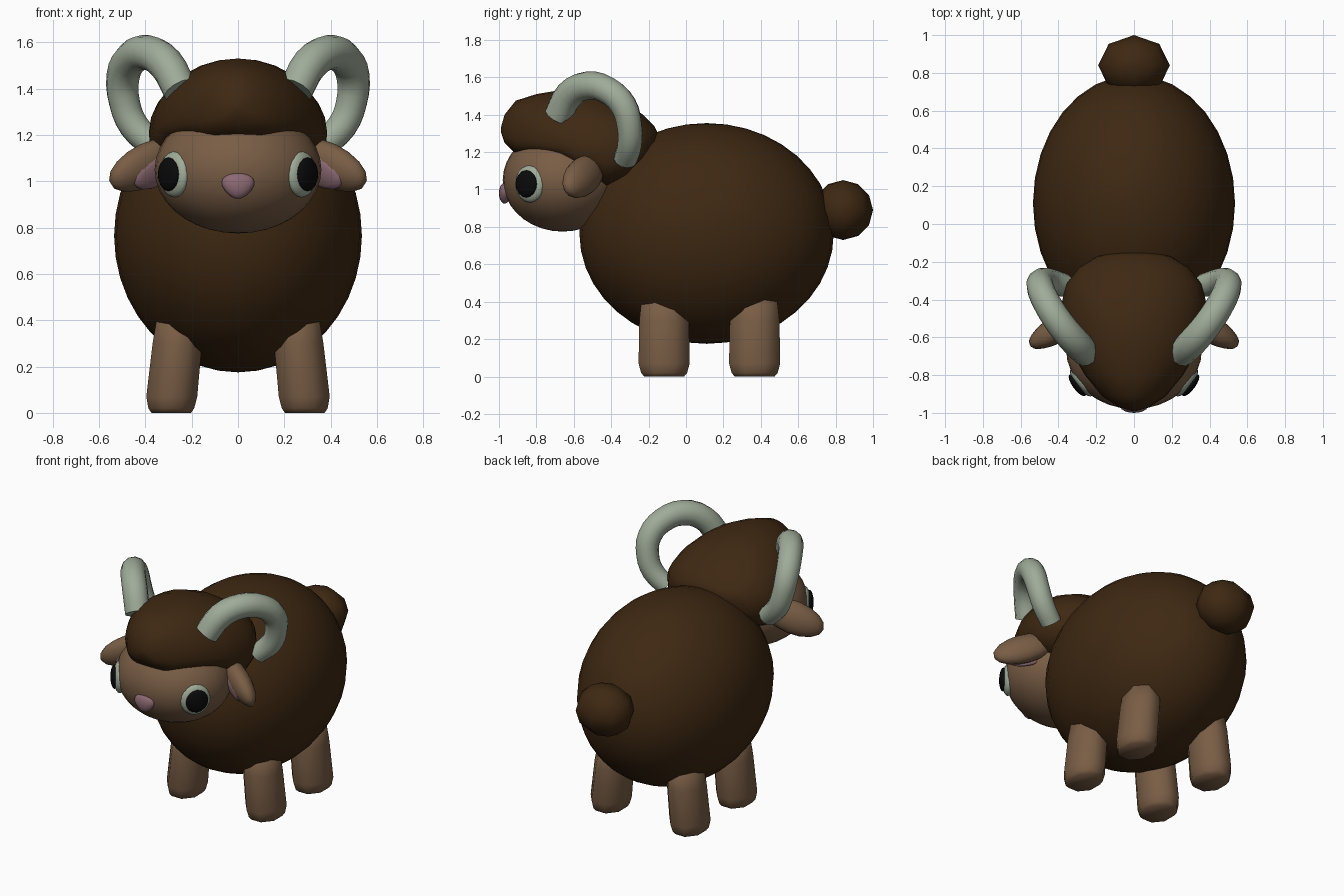
import bpy, bmesh, math
from mathutils import Vector, Matrix

if "Cube" in bpy.data.objects:
    bpy.data.objects.remove(bpy.data.objects["Cube"])


def material(name, rgb):
    m = bpy.data.materials.new(name)
    m.diffuse_color = (*rgb, 1)
    m.use_nodes = True
    m.node_tree.nodes["Principled BSDF"].inputs["Base Color"].default_value = m.diffuse_color
    return m


WOOL = material("dark wool", (0.048, 0.021, 0.006))
SKIN = material("brown skin", (0.19, 0.11, 0.06))
HORN = material("pale horn", (0.35, 0.41, 0.32))
PINK = material("dusty pink", (0.26, 0.14, 0.17))
BLACK = material("black", (0.003, 0.003, 0.003))


def finish(name, bm, mat, smooth=True):
    bmesh.ops.recalc_face_normals(bm, faces=bm.faces)
    for f in bm.faces:
        f.smooth = smooth
    me = bpy.data.meshes.new(name)
    bm.to_mesh(me)
    bm.free()
    me.materials.append(mat)
    ob = bpy.data.objects.new(name, me)
    bpy.context.collection.objects.link(ob)
    return ob


def ellipsoid(name, mat, center, radii, axes=None, seg=24, rings=14, shape=None):
    """Sphere scaled by radii along the given axes (columns), then moved."""
    bm = bmesh.new()
    bmesh.ops.create_uvsphere(bm, u_segments=seg, v_segments=rings, radius=1)
    rot = Matrix(axes).transposed() if axes else Matrix.Identity(3)
    for v in bm.verts:
        if shape:
            v.co = shape(v.co)
        v.co = rot @ Vector([a * r for a, r in zip(v.co, radii)]) + Vector(center)
    return finish(name, bm, mat)


def loft(name, mat, rings):
    """Skin closed rings of equal point count and cap both ends."""
    bm = bmesh.new()
    loops = [[bm.verts.new(p) for p in ring] for ring in rings]
    n = len(loops[0])
    for a, b in zip(loops, loops[1:]):
        for i in range(n):
            j = (i + 1) % n
            bm.faces.new((a[i], a[j], b[j], b[i]))
    bm.faces.new(loops[0])
    bm.faces.new(loops[-1])
    return finish(name, bm, mat)


# Body, tail and face
ellipsoid("body", WOOL, (0, 0.11, 0.765), (0.535, 0.68, 0.59), seg=32, rings=20)
ellipsoid("tail", WOOL, (0, 0.84, 0.89), (0.19, 0.16, 0.16), seg=8, rings=6)
ellipsoid("face", SKIN, (0, -0.66, 1.05), (0.36, 0.32, 0.275), seg=32, rings=18)

# Wool cap: stations of y, half width, top, middle and bottom height
CAP = [
    (-0.99, 0.01, 1.33, 1.32, 1.31),
    (-0.97, 0.08, 1.40, 1.31, 1.25),
    (-0.91, 0.17, 1.475, 1.29, 1.19),
    (-0.80, 0.26, 1.51, 1.27, 1.18),
    (-0.68, 0.33, 1.53, 1.25, 1.16),
    (-0.56, 0.37, 1.53, 1.22, 1.08),
    (-0.43, 0.385, 1.505, 1.21, 1.00),
    (-0.32, 0.36, 1.46, 1.22, 1.03),
    (-0.23, 0.29, 1.40, 1.24, 1.10),
    (-0.17, 0.19, 1.34, 1.27, 1.18),
    (-0.15, 0.08, 1.30, 1.275, 1.24),
]
rings = []
for y, w, top, mid, low in CAP:
    ring = []
    for i in range(28):
        a = 2 * math.pi * i / 28
        c, s = math.cos(a), math.sin(a)
        if s >= 0:
            ring.append((w * c, y, mid + (top - mid) * s))
        else:  # flatter underside for the fringe
            ring.append((w * math.copysign(abs(c) ** 0.7, c), y, mid - (mid - low) * abs(s) ** 0.7))
    rings.append(ring)
loft("wool_cap", WOOL, rings)

# Nose: rounded triangle, narrow at the bottom
ellipsoid("nose", PINK, (0, -0.97, 0.98), (0.068, 0.03, 0.056), seg=16, rings=10,
          shape=lambda p: Vector((p.x * (1 + 0.3 * p.z), p.y, p.z)))

HORN_PATH = [
    (0.25, -0.685, 1.395, 0.075), (0.31, -0.625, 1.505, 0.077),
    (0.39, -0.53, 1.555, 0.076), (0.46, -0.42, 1.53, 0.074),
    (0.497, -0.335, 1.45, 0.072), (0.49, -0.302, 1.34, 0.068),
    (0.45, -0.302, 1.24, 0.066), (0.37, -0.325, 1.16, 0.062),
]


def horn(name, side):
    cu = bpy.data.curves.new(name, 'CURVE')
    cu.dimensions = '3D'
    cu.bevel_depth = 1
    cu.bevel_resolution = 4
    cu.resolution_u = 3
    cu.use_fill_caps = True
    sp = cu.splines.new('BEZIER')
    sp.bezier_points.add(len(HORN_PATH) - 1)
    for bp, (x, y, z, r) in zip(sp.bezier_points, HORN_PATH):
        bp.co = (side * x, y, z)
        bp.radius = r
        bp.handle_left_type = bp.handle_right_type = 'AUTO'
    cu.materials.append(HORN)
    ob = bpy.data.objects.new(name, cu)
    bpy.context.collection.objects.link(ob)
    bpy.ops.object.select_all(action='DESELECT')
    ob.select_set(True)
    bpy.context.view_layer.objects.active = ob
    bpy.ops.object.convert(target='MESH')
    bpy.ops.object.shade_smooth_by_angle(angle=math.radians(50))


for side, tag in ((1, "right"), (-1, "left")):
    def mir(v):
        return Vector((side * v[0], v[1], v[2]))

    horn(tag + "_horn", side)

    # Eyes: thin round domes facing out and forward
    n = mir((0.8, -0.6, 0))
    up = Vector((0, 0, 1))
    frame = (up.cross(n), up, n)
    ellipsoid(tag + "_eye", HORN, mir((0.275, -0.835, 1.03)), (0.093, 0.1, 0.038), frame, 20, 10)
    ellipsoid(tag + "_pupil", BLACK, mir((0.3, -0.854, 1.03)), (0.07, 0.073, 0.024), frame, 16, 8)

    # Ears: flattened lobes with a pink inner side
    long = Vector((0.8, -0.45, -0.38)).normalized()
    inner = Vector((-0.56, -0.76, -0.3))
    inner = (inner - long * inner.dot(long)).normalized()
    wide = inner.cross(long)
    frame = (mir(long), mir(wide), mir(inner))
    c = Vector((0.395, -0.55, 1.07))
    ellipsoid(tag + "_ear", SKIN, mir(c), (0.195, 0.1, 0.068), frame, 16, 10)
    ellipsoid(tag + "_inner_ear", PINK, mir(c + inner * 0.052 - long * 0.02 - wide * 0.022),
              (0.13, 0.07, 0.024), frame, 16, 8)

    # Legs: eight-sided, splayed outward with bevelled feet
    for y, end in ((-0.117, "front"), (0.367, "back")):
        rings = []
        for z, x, k in ((0.0, 0.288, 0.78), (0.02, 0.288, 0.9), (0.07, 0.286, 1.0), (0.3, 0.262, 0.97), (0.45, 0.25, 0.85)):
            rings.append([(side * (x + 0.119 * k * math.cos(a)), y + 0.148 * k * math.sin(a), z)
                          for a in [math.pi * (i + 0.5) / 4 for i in range(8)]])
        loft(f"{end}_{tag}_leg", SKIN, rings)
